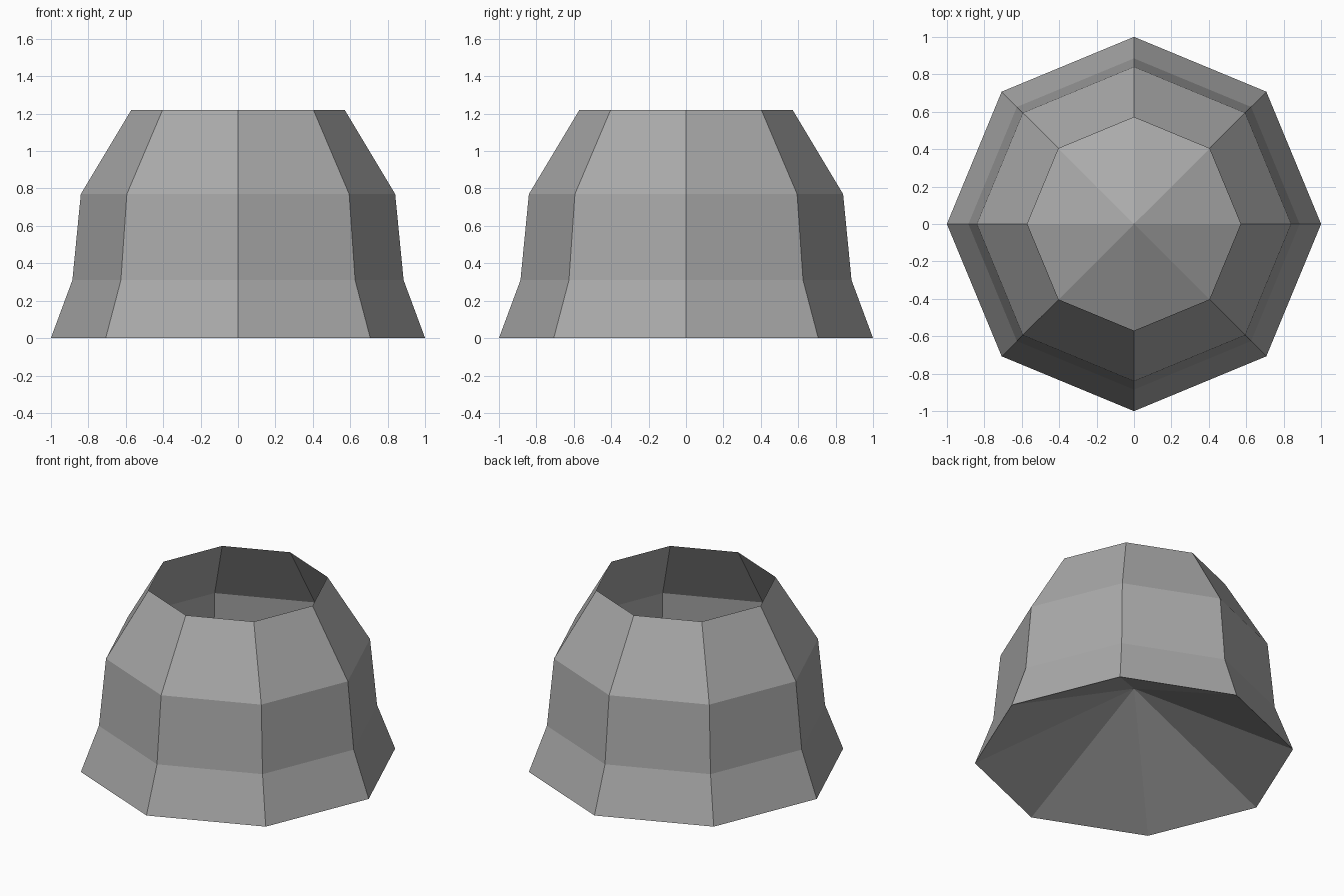
import bpy, bmesh, math

SIDES = 8

cube = bpy.data.objects.get("Cube")
if cube:
    bpy.data.objects.remove(cube, do_unlink=True)

# Single plain grey
grey = bpy.data.materials.new("plain_grey")
grey.use_nodes = True
colour = (0.4, 0.4, 0.4, 1)
grey.diffuse_color = colour
grey.node_tree.nodes["Principled BSDF"].inputs["Base Color"].default_value = colour


def add_ring(bm, radius, z):
    return [bm.verts.new((radius * math.cos(math.tau * i / SIDES),
                          radius * math.sin(math.tau * i / SIDES), z))
            for i in range(SIDES)]


def finish(bm, name):
    mesh = bpy.data.meshes.new(name)
    bm.to_mesh(mesh)
    bm.free()
    mesh.materials.append(grey)
    obj = bpy.data.objects.new(name, mesh)
    bpy.context.collection.objects.link(obj)


# Open-topped outer wall: flared foot, steep middle, tapered shoulder
bm = bmesh.new()
profile = [(1.0, 0.0), (0.885, 0.31), (0.84, 0.77), (0.57, 1.22)]
rings = [add_ring(bm, r, z) for r, z in profile]
for low, high in zip(rings, rings[1:]):
    for i in range(SIDES):
        j = (i + 1) % SIDES
        bm.faces.new((low[i], low[j], high[j], high[i]))
finish(bm, "outer_wall")

# Conical floor rising from the foot to a central point
bm = bmesh.new()
rim = add_ring(bm, 1.0, 0.0)
apex = bm.verts.new((0, 0, 0.49))
for i in range(SIDES):
    bm.faces.new((rim[(i + 1) % SIDES], rim[i], apex))
finish(bm, "raised_floor")
